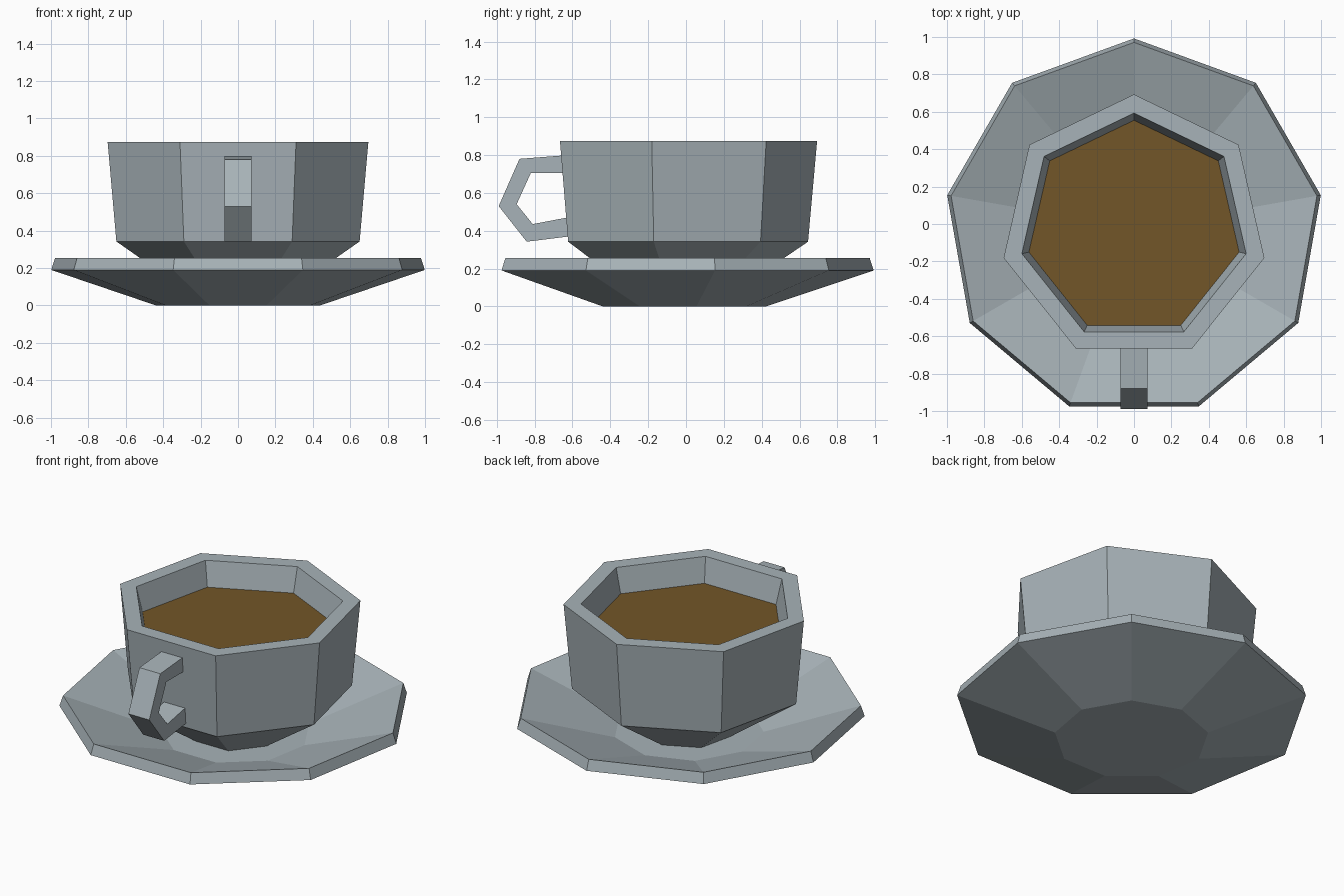
import bpy, bmesh, math

if "Cube" in bpy.data.objects:
    bpy.data.objects.remove(bpy.data.objects["Cube"])

CY = -0.022  # shared axis of cup and saucer


def material(name, colour):
    mat = bpy.data.materials.new(name)
    mat.diffuse_color = (*colour, 1)
    mat.use_nodes = True
    mat.node_tree.nodes["Principled BSDF"].inputs["Base Color"].default_value = mat.diffuse_color
    return mat


china = material("blue_grey_china", (0.39, 0.45, 0.48))
brown = material("coffee_brown", (0.17, 0.093, 0.021))


def finish(name, bm, mat):
    bmesh.ops.recalc_face_normals(bm, faces=bm.faces)
    mesh = bpy.data.meshes.new(name)
    bm.to_mesh(mesh)
    bm.free()
    mesh.materials.append(mat)
    obj = bpy.data.objects.new(name, mesh)
    bpy.context.collection.objects.link(obj)


def lathe(name, sides, profile, mat):
    """Faceted solid of revolution from (radius, z) points, one corner towards +y."""
    bm = bmesh.new()
    rings = []
    for r, z in profile:
        angles = [math.pi / 2 + 2 * math.pi * i / sides for i in range(sides)]
        rings.append([bm.verts.new((r * math.cos(a), CY + r * math.sin(a), z)) for a in angles])
    for low, high in zip(rings, rings[1:]):
        for i in range(sides):
            j = (i + 1) % sides
            bm.faces.new((low[i], low[j], high[j], high[i]))
    bm.faces.new(rings[0])
    if len(rings) > 1:
        bm.faces.new(rings[-1])
    finish(name, bm, mat)


# Saucer: nine-sided shallow dish of even thickness
lathe("saucer", 9, [(0.445, 0), (1.014, 0.19), (0.993, 0.255), (0.434, 0.067)], china)

# Cup: seven-sided shell, outside up to the rim and down the inside
lathe("cup", 7, [(0.256, 0.062), (0.667, 0.342), (0.715, 0.875),
                 (0.615, 0.875), (0.576, 0.72), (0.56, 0.40), (0.24, 0.18)], china)

# Coffee surface
lathe("coffee", 7, [(0.577, 0.722)], brown)

# Handle: outer and inner (y, z) paths, extruded across x
outer = [(-0.62, 0.80), (-0.88, 0.78), (-0.99, 0.53), (-0.842, 0.342), (-0.60, 0.372)]
inner = [(-0.62, 0.705), (-0.82, 0.705), (-0.895, 0.54), (-0.81, 0.435), (-0.60, 0.475)]
bm = bmesh.new()
sections = []
for (yo, zo), (yi, zi) in zip(outer, inner):
    w = 0.073
    sections.append([bm.verts.new(p) for p in
                     ((-w, yo, zo), (w, yo, zo), (w, yi, zi), (-w, yi, zi))])
for a, b in zip(sections, sections[1:]):
    for i in range(4):
        j = (i + 1) % 4
        bm.faces.new((a[i], a[j], b[j], b[i]))
bm.faces.new(sections[0])
bm.faces.new(sections[-1])
finish("handle", bm, china)
